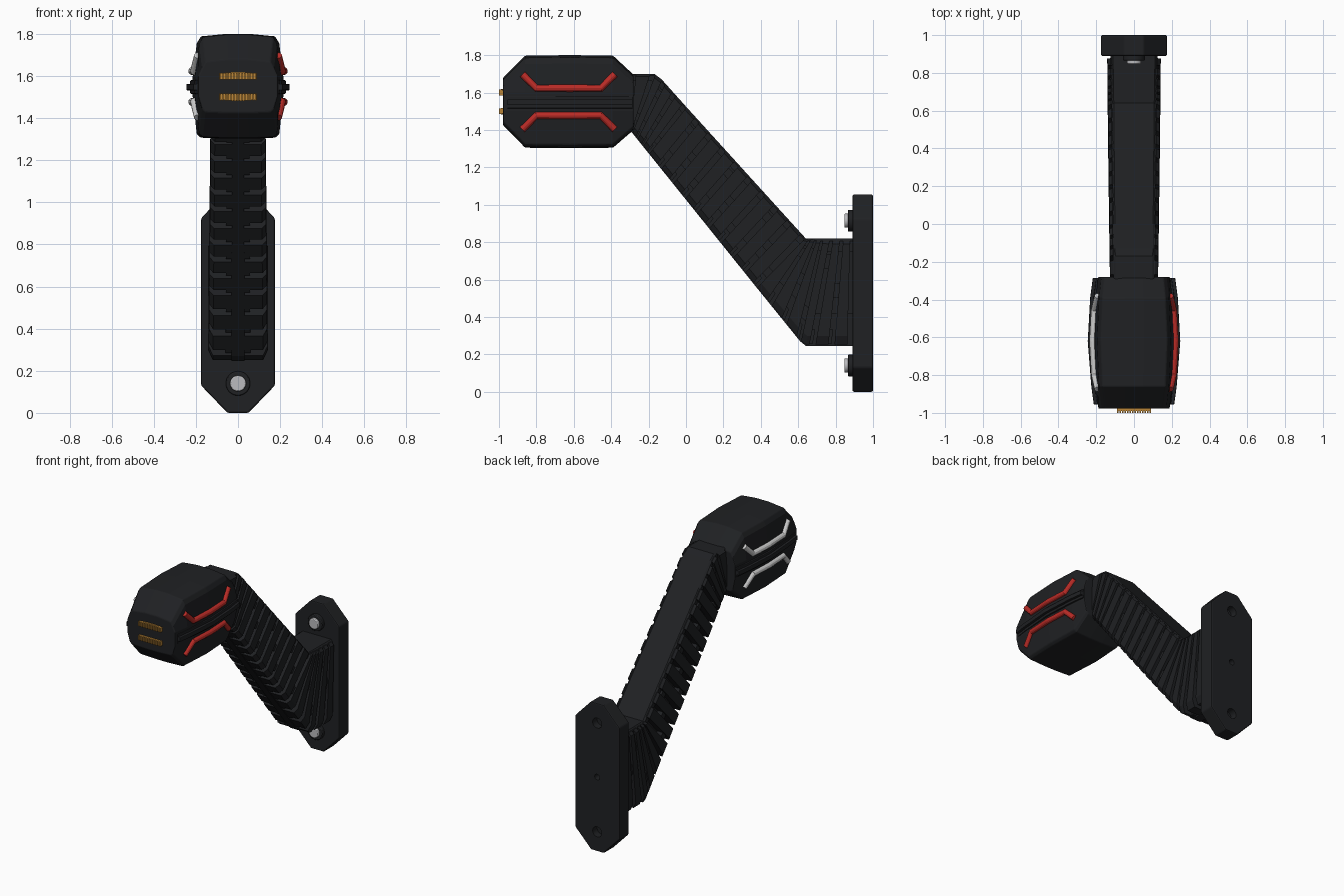
import bpy, bmesh, math
from mathutils import Vector

if "Cube" in bpy.data.objects:
    bpy.data.objects.remove(bpy.data.objects["Cube"])


def material(name, rgb):
    m = bpy.data.materials.new(name)
    m.diffuse_color = (*rgb, 1)
    m.use_nodes = True
    m.node_tree.nodes["Principled BSDF"].inputs["Base Color"].default_value = m.diffuse_color
    return m


BLACK = material("rubber_black", (0.014, 0.015, 0.017))
RED = material("red_lens", (0.5, 0.025, 0.02))
WHITE = material("clear_lens", (0.75, 0.76, 0.78))
AMBER = material("amber_lens", (0.5, 0.24, 0.04))
STEEL = material("steel", (0.5, 0.5, 0.52))


def add_loft(bm, rings):
    rows = [[bm.verts.new(p) for p in r] for r in rings]
    n = len(rows[0])
    for a, b in zip(rows, rows[1:]):
        for i in range(n):
            bm.faces.new((a[i], a[(i + 1) % n], b[(i + 1) % n], b[i]))
    bm.faces.new(rows[0][::-1])
    bm.faces.new(rows[-1])


def add_box(bm, x0, x1, y0, y1, z0, z1):
    add_loft(bm, [[(x0, y, z0), (x1, y, z0), (x1, y, z1), (x0, y, z1)] for y in (y0, y1)])


def finish(bm, name, mat, bevel=0):
    bmesh.ops.recalc_face_normals(bm, faces=bm.faces)
    me = bpy.data.meshes.new(name)
    bm.to_mesh(me)
    bm.free()
    ob = bpy.data.objects.new(name, me)
    bpy.context.collection.objects.link(ob)
    me.materials.append(mat)
    if bevel:
        mod = ob.modifiers.new("bevel", 'BEVEL')
        mod.width, mod.segments, mod.limit_method = bevel, 2, 'ANGLE'
    return ob


def mirrored(half):
    return half + [(-x, z) for x, z in reversed(half)]


def cylinder(name, r, y0, y1, z, mat, bevel=0):
    bm = bmesh.new()
    ring = [(r * math.cos(a * math.tau / 32), r * math.sin(a * math.tau / 32)) for a in range(32)]
    add_loft(bm, [[(x, y, z + v) for x, v in ring] for y in (y0, y1)])
    ob = finish(bm, name, mat, bevel)
    bpy.context.view_layer.objects.active = ob
    ob.select_set(True)
    bpy.ops.object.shade_smooth_by_angle()
    ob.select_set(False)
    return ob


# Wall plate with three holes in the back
outline = mirrored([(0.05, 1.055), (0.175, 0.925), (0.175, 0.13), (0.05, 0)])
bm = bmesh.new()
add_loft(bm, [[(x, y, z) for x, z in outline] for y in (0.89, 1.0)])
plate = finish(bm, "wall_plate", BLACK, 0.008)
for z, r in ((0.14, 0.036), (0.53, 0.02), (0.915, 0.036)):
    cutter = cylinder("hole_cutter", r, 0.95, 1.05, z, BLACK)
    cutter.hide_render = True
    cutter.hide_set(True)
    mod = plate.modifiers.new("hole", 'BOOLEAN')
    mod.operation, mod.object = 'DIFFERENCE', cutter

# Bolts with washers
for z, tag in ((0.14, "lower"), (0.915, "upper")):
    cylinder(tag + "_washer", 0.058, 0.865, 0.9, z, BLACK, 0.005)
    cylinder(tag + "_bolt", 0.038, 0.847, 0.88, z, STEEL, 0.005)

# Arm guide: matching points on the lower and upper edge (t, lower y z, upper y z)
KEYS = [(0, (-0.30, 1.41), (-0.30, 1.70)), (0.06, (-0.29, 1.387), (-0.17, 1.70)),
        (0.10, (-0.27, 1.362), (-0.13, 1.67)), (0.22, (-0.20, 1.275), (0.0, 1.525)),
        (0.69, (0.38, 0.554), (0.64, 0.82)), (0.84, (0.61, 0.27), (0.73, 0.82)),
        (0.87, (0.64, 0.246), (0.76, 0.82)), (1, (0.895, 0.246), (0.895, 0.82))]


def arm_ring(t, section):
    for (t0, l0, u0), (t1, l1, u1) in zip(KEYS, KEYS[1:]):
        if t <= t1 + 1e-9:
            break
    k = (t - t0) / (t1 - t0)
    lo = Vector(l0).lerp(Vector(l1), k)
    up = Vector(u0).lerp(Vector(u1), k)
    w = 0.126 + 0.016 * t
    return [(x * w, *lo.lerp(up, s)) for x, s in section]


def box_section(x, s0, s1):
    return mirrored([(x, s1), (x, s0)])


# Solid inside of the arm: top skin, core and central spine
ALL_T = [k[0] for k in KEYS]
for name, section in (("arm_top_skin", mirrored([(0.78, 1.0), (0.87, 0.975), (0.87, 0.88)])),
                      ("arm_core", box_section(0.62, 0.3, 0.95)),
                      ("arm_spine", box_section(0.22, 0.0, 0.95))):
    bm = bmesh.new()
    add_loft(bm, [arm_ring(t, section) for t in ALL_T])
    finish(bm, name, BLACK)

# Cross ribs, with small bridges in the gaps between them
COUNT = 19
step = 0.985 / COUNT
rib = mirrored([(0.88, 0.985), (1.0, 0.95), (1.0, 0.09), (0.85, 0.01)])
ribs, bridges = bmesh.new(), bmesh.new()
for i in range(COUNT):
    a = 0.015 + i * step
    b = a + step * 0.68
    inside = [a] + [t for t in ALL_T if a + 0.004 < t < b - 0.004] + [b]
    add_loft(ribs, [arm_ring(t, rib) for t in inside])
    if i < COUNT - 1:
        gap = (b - 0.003, a + step + 0.003)
        s = (0.2, 0.72, 0.45)[i % 3]
        add_loft(bridges, [arm_ring(t, box_section(0.93, s, s + 0.13)) for t in gap])
        add_loft(bridges, [arm_ring(t, box_section(0.42, 0.015, 0.15)) for t in
                           (gap[0], (gap[0] + gap[1]) / 2)])
finish(ribs, "arm_ribs", BLACK)
finish(bridges, "rib_bridges", BLACK)

# Lamp head: lofted front to back
bm = bmesh.new()
rings = []
for y, w, lo, hi in ((-0.978, 0.188, 1.425, 1.68), (-0.86, 0.203, 1.305, 1.797),
                     (-0.62, 0.215, 1.302, 1.80), (-0.39, 0.203, 1.305, 1.797),
                     (-0.28, 0.190, 1.40, 1.695)):
    half = [(w * 0.25, hi), (w * 0.82, hi - 0.012), (w * 0.91, hi - 0.045), (w, 1.60),
            (w, 1.50), (w * 0.91, lo + 0.02), (w * 0.82, lo + 0.005), (w * 0.25, lo)]
    rings.append([(x, y, z) for x, z in mirrored(half)])
add_loft(bm, rings)
finish(bm, "lamp_head", BLACK, 0.006)

# Side ridge around the middle of the head, in two steps
for name, z0, z1, grow in (("wide_ridge", 1.515, 1.58, 0.0), ("narrow_ridge", 1.532, 1.563, 0.018)):
    bm = bmesh.new()
    add_loft(bm, [[(x, y, z) for x, z in mirrored([(w + grow, z1), (w + grow, z0)])]
                  for y, w in ((-0.955, 0.195), (-0.86, 0.208), (-0.62, 0.227),
                               (-0.39, 0.214), (-0.285, 0.2))])
    finish(bm, name, BLACK, 0.004)

# Bent light strips: red on the right, clear on the left
PATH = [(-0.875, 0.150, 0.190), (-0.80, 0.075, 0.207), (-0.62, 0.075, 0.217),
        (-0.455, 0.075, 0.208), (-0.38, 0.150, 0.190)]
for side, mat, tag in ((1, RED, "red"), (-1, WHITE, "clear")):
    for up, centre, level in ((1, 1.548, "upper"), (-1, 1.552, "lower")):
        bm = bmesh.new()
        rings = []
        for i, (y, dz, x) in enumerate(PATH):
            # cross-section lies across the path, mitred at the bends
            d = Vector(PATH[min(i + 1, 4)][:2]) - Vector(PATH[max(i - 1, 0)][:2])
            n = Vector((-d.y, d.x)).normalized()
            rings.append([(side * (x + 0.019 * math.sin(a * math.tau / 12)),
                           y + n.x * 0.019 * math.cos(a * math.tau / 12),
                           centre + up * (dz + n.y * 0.019 * math.cos(a * math.tau / 12)))
                          for a in range(12)])
        add_loft(bm, rings)
        finish(bm, f"{tag}_{level}_strip", mat)

# Amber front lights with fine vertical flutes
for z, up, tag in ((1.50, -1, "lower"), (1.60, 1, "upper")):
    bm = bmesh.new()
    half = [(0.03, z + 0.018 * up), (0.09, z + 0.013 * up), (0.09, z - 0.016 * up)]
    add_loft(bm, [[(x, y, v) for x, v in mirrored(half)] for y in (-0.99, -0.96)])
    for i in range(14):
        x = -0.085 + i * 0.17 / 13
        add_box(bm, x - 0.004, x + 0.004, -1.0, -0.985, z - 0.016, z + 0.015)
    finish(bm, f"amber_{tag}_light", AMBER)
